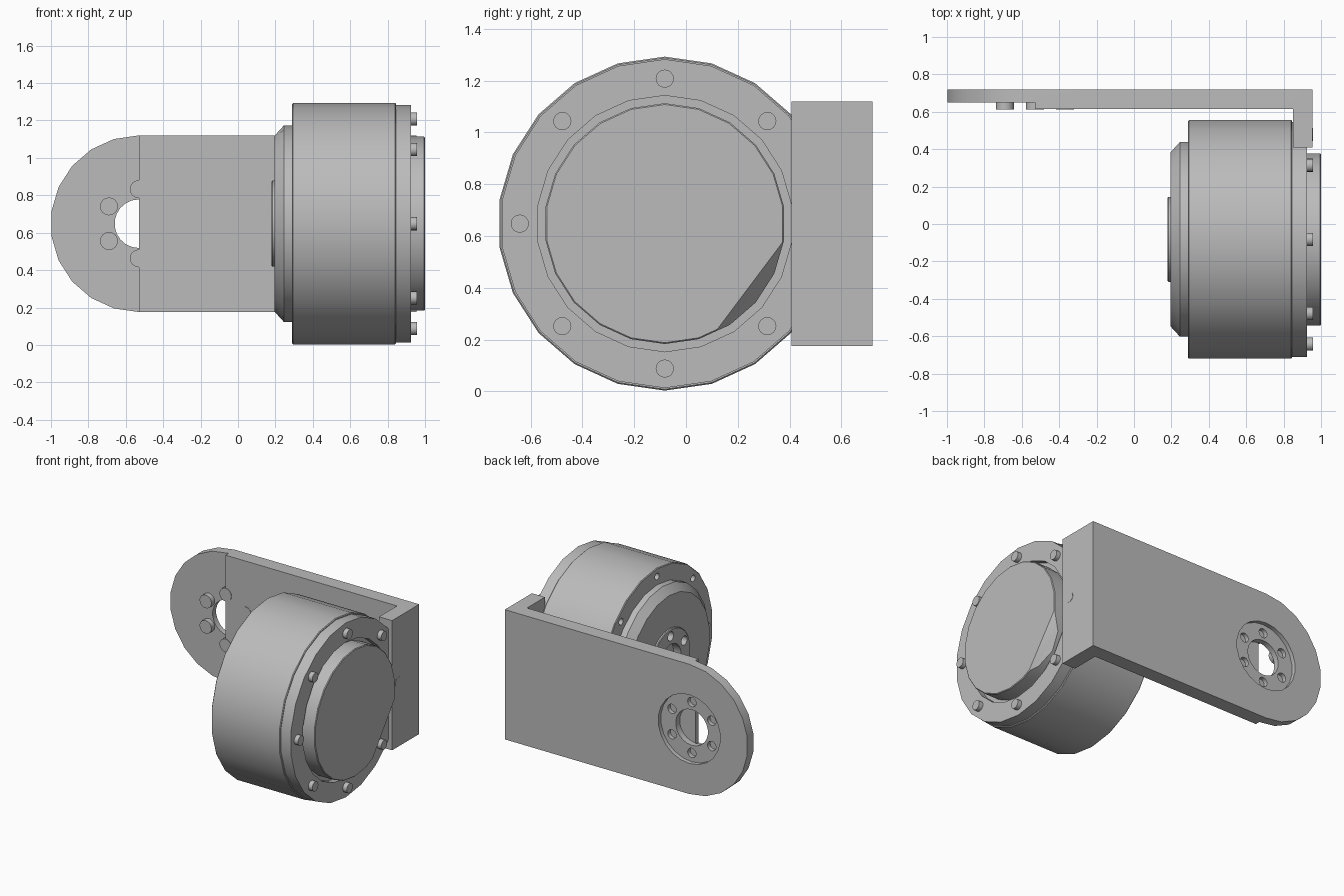
import bpy, bmesh, math
from mathutils import Vector

if "Cube" in bpy.data.objects:
    bpy.data.objects.remove(bpy.data.objects["Cube"], do_unlink=True)

GREY = (0.5, 0.5, 0.5, 1.0)
metal = bpy.data.materials.new("grey metal")
metal.use_nodes = True
metal.diffuse_color = GREY
metal.node_tree.nodes["Principled BSDF"].inputs["Base Color"].default_value = GREY

MOTOR = (-0.082, 0.648)    # motor axis: y, z
PIVOT = (-0.53, 0.648)     # pivot axis of the arm: x, z
SIDES = 22


def finish(name, bm):
    bmesh.ops.recalc_face_normals(bm, faces=bm.faces)
    mesh = bpy.data.meshes.new(name)
    bm.to_mesh(mesh)
    bm.free()
    mesh.materials.append(metal)
    obj = bpy.data.objects.new(name, mesh)
    bpy.context.collection.objects.link(obj)
    return obj


def add_lathe(bm, profile, centre, axis, sides=SIDES):
    """Spin (position, radius) pairs about an axis along x or y."""
    rings = []
    for pos, r in profile:
        ring = []
        for i in range(sides):
            a = 2 * math.pi * i / sides
            u, z = centre[0] + r * math.sin(a), centre[1] + r * math.cos(a)
            ring.append(bm.verts.new((pos, u, z) if axis == "x" else (u, pos, z)))
        rings.append(ring)
    for lo, hi in zip(rings, rings[1:]):
        for i in range(sides):
            j = (i + 1) % sides
            bm.faces.new((lo[i], lo[j], hi[j], hi[i]))
    bm.faces.new(rings[0])
    bm.faces.new(rings[-1])


def lathe(name, profile, centre, axis, sides=SIDES):
    bm = bmesh.new()
    add_lathe(bm, profile, centre, axis, sides)
    return finish(name, bm)


def circle_points(centre, radius, count):
    return [(centre[0] + radius * math.sin(2 * math.pi * i / count),
             centre[1] + radius * math.cos(2 * math.pi * i / count))
            for i in range(count)]


def pins(name, centres, start, end, radius, axis, sides=16):
    bm = bmesh.new()
    for c in centres:
        add_lathe(bm, [(start, radius), (end, radius)], c, axis, sides)
    return finish(name, bm)


def combine(target, tool, operation):
    mod = target.modifiers.new("combine", "BOOLEAN")
    mod.operation = operation
    mod.solver = "EXACT"
    mod.object = tool
    bpy.context.view_layer.objects.active = target
    bpy.ops.object.modifier_apply(modifier=mod.name)
    bpy.data.objects.remove(tool, do_unlink=True)


# Motor housing with stepped front and output hub
housing = lathe("motor_housing", [
    (0.18, 0.225), (0.185, 0.23), (0.195, 0.23), (0.195, 0.47), (0.245, 0.525),
    (0.29, 0.525), (0.29, 0.64), (0.295, 0.645), (0.84, 0.645), (0.845, 0.64)],
    MOTOR, "x")
combine(housing, pins("hub_bore", [MOTOR], 0.1, 0.24, 0.12, "x", SIDES), "DIFFERENCE")
combine(housing, pins("hub_holes", circle_points(MOTOR, 0.178, 6),
                      0.1, 0.23, 0.033, "x"), "DIFFERENCE")
combine(housing, pins("housing_holes", circle_points(MOTOR, 0.585, 8),
                      0.1, 0.34, 0.024, "x"), "DIFFERENCE")

# Rear flange with a shallow seat for the cap
lathe("rear_flange", [(0.842, 0.635), (0.925, 0.635), (0.925, 0.495),
                      (0.88, 0.495)], MOTOR, "x")

# Rear cap with one slanted flat
bm = bmesh.new()
add_lathe(bm, [(0.875, 0.465), (0.995, 0.465), (1.0, 0.46)], MOTOR, "x")
slant = Vector((0.058, 0.06, -0.045))
bmesh.ops.bisect_plane(bm, geom=bm.verts[:] + bm.edges[:] + bm.faces[:],
                       plane_co=(1.0, MOTOR[0] + 0.326, MOTOR[1] - 0.244),
                       plane_no=slant.normalized(), clear_outer=True)
bmesh.ops.holes_fill(bm, edges=[e for e in bm.edges if e.is_boundary])
finish("rear_cap", bm)

# Flange bolts, one of them set in the bracket
pins("flange_bolts", circle_points(MOTOR, 0.56, 8), 0.9, 0.957, 0.035, "x")

# L-shaped bracket with a thinner rounded head
outline = [(PIVOT[0], 0.72), (0.955, 0.72), (0.955, 0.408), (0.85, 0.408),
           (0.85, 0.615), (PIVOT[0], 0.615)]
bm = bmesh.new()
low = [bm.verts.new((x, y, PIVOT[1] - 0.472)) for x, y in outline]
face = bm.faces.new(low)
up = bmesh.ops.extrude_face_region(bm, geom=[face])
bmesh.ops.translate(bm, vec=(0, 0, 0.944),
                    verts=[v for v in up["geom"] if isinstance(v, bmesh.types.BMVert)])
bracket = finish("bracket", bm)
combine(bracket, lathe("bracket_head", [(0.65, 0.472), (0.72, 0.472)], PIVOT, "y"),
        "UNION")

# Round seat, centre hole and screw holes in the head
combine(bracket, pins("seat", [PIVOT], 0.69, 0.8, 0.25, "y", SIDES), "DIFFERENCE")
combine(bracket, pins("centre_hole", [PIVOT], 0.645, 0.8, 0.13, "y", SIDES),
        "DIFFERENCE")
screw_spots = circle_points(PIVOT, 0.185, 6)
combine(bracket, pins("screw_holes", screw_spots, 0.66, 0.8, 0.034, "y"), "DIFFERENCE")

# Screw heads on the inner side of the arm
pins("arm_screws", screw_spots, 0.612, 0.655, 0.048, "y")

# Smooth the round walls and keep the edges sharp
bpy.ops.object.select_all(action="DESELECT")
for obj in bpy.context.scene.objects:
    if obj.type == "MESH" and metal.name in obj.data.materials:
        obj.select_set(True)
        bpy.context.view_layer.objects.active = obj
bpy.ops.object.shade_smooth_by_angle(angle=math.radians(30))
